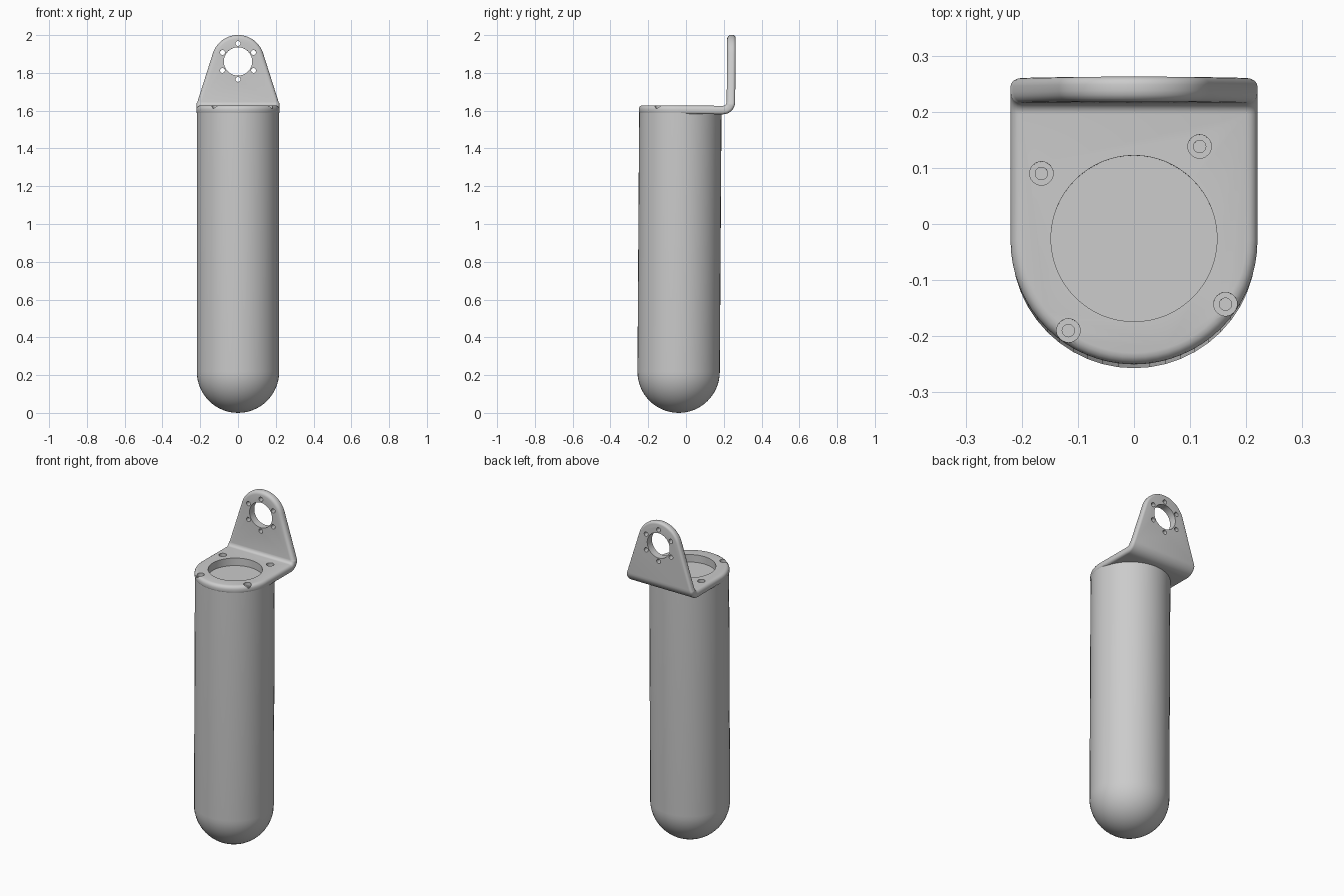
import bpy, bmesh
from math import sin, cos, pi, radians, atan2, acos, hypot
from mathutils import Matrix, Vector

if "Cube" in bpy.data.objects:
    bpy.data.objects.remove(bpy.data.objects["Cube"])

grey = bpy.data.materials.new("plain_grey")
grey.use_nodes = True
colour = (0.6, 0.6, 0.6, 1)
grey.diffuse_color = colour
grey.node_tree.nodes["Principled BSDF"].inputs["Base Color"].default_value = colour

HALF = 0.22                      # half width of the bracket
THICK, R_OUT = 0.045, 0.065      # sheet thickness and outer bend radius
BEND = R_OUT * pi / 2            # length of the bend along the sheet
Y_BEND, Z_BEND = 0.195, 1.647    # bend axis
Y_MID = -0.03                    # axis of the tube
EYE_R, EYE_Z = 0.14, 1.862       # rounded top of the upright
TILT = 0.0065


def make_object(name, bm):
    mesh = bpy.data.meshes.new(name)
    bmesh.ops.recalc_face_normals(bm, faces=bm.faces)
    bm.to_mesh(mesh)
    bm.free()
    obj = bpy.data.objects.new(name, mesh)
    bpy.context.collection.objects.link(obj)
    return obj


def finish(obj):
    """Lean the part slightly, smooth it and colour it."""
    for v in obj.data.vertices:
        x, y, z = v.co
        v.co = (x, y + TILT * (z - 1.6), z - TILT * y)
    obj.data.materials.clear()
    obj.data.materials.append(grey)
    obj.data.shade_smooth()
    obj.data.set_sharp_from_angle(angle=radians(32))


def cut(obj, cylinders):
    """Cut cylinders given as (centre, radius, length, axis) from a part."""
    bm = bmesh.new()
    for centre, radius, length, axis in cylinders:
        turn = Matrix.Rotation(pi / 2, 4, 'X') if axis == 'Y' else Matrix()
        bmesh.ops.create_cone(bm, cap_ends=True, segments=64 if radius > 0.05 else 24,
                              radius1=radius, radius2=radius, depth=length,
                              matrix=Matrix.Translation(centre) @ turn)
    cutter = make_object("hole_cutter", bm)
    cutter.hide_render = True
    mod = obj.modifiers.new("holes", 'BOOLEAN')
    mod.operation, mod.solver, mod.object = 'DIFFERENCE', 'EXACT', cutter
    graph = bpy.context.evaluated_depsgraph_get()
    mesh = bpy.data.meshes.new_from_object(obj.evaluated_get(graph))
    obj.modifiers.clear()
    obj.data = mesh
    bpy.data.objects.remove(cutter)


# Tube: lathed profile with a domed bottom and a shallow recess on top
R = 0.218
profile = [(R * sin(a), R - R * cos(a)) for a in (i * pi / 32 for i in range(17))]
profile += [(R, 1.598), (0.155, 1.598), (0.155, 1.582), (0, 1.582)]
bm = bmesh.new()
verts = [bm.verts.new((r, Y_MID, z)) for r, z in profile]
edges = [bm.edges.new(pair) for pair in zip(verts, verts[1:])]
bmesh.ops.spin(bm, geom=verts + edges, cent=(0, Y_MID, 0), axis=(0, 0, 1),
               angle=2 * pi, steps=48)
bmesh.ops.remove_doubles(bm, verts=bm.verts, dist=1e-5)
tube = make_object("tube_body", bm)


# Bracket: flat sheet with rounded edges, later folded up at the back
def outline(d):
    """Sheet outline shrunk by d: round front, straight sides, tapered eye."""
    front, eye = Y_MID - Y_BEND, EYE_Z - Z_BEND + BEND
    corner = BEND - 0.015
    taper = atan2(corner - eye, HALF) + acos(EYE_R / hypot(HALF, corner - eye))
    w, r = HALF - d, EYE_R - d
    side = eye + (r - w * cos(taper)) / sin(taper)
    pts = [(w * cos(a), front + w * sin(a))
           for a in (pi + i * pi / 32 for i in range(33))]
    pts.append((w, side))
    pts += [(r * cos(a), eye + r * sin(a))
            for a in (taper + i * (pi - 2 * taper) / 28 for i in range(29))]
    return pts + [(-w, side)]


def fold(p):
    x, s, h = p
    if s <= 0:
        return Vector((x, Y_BEND + s, Z_BEND - R_OUT + h))
    if s >= BEND:
        return Vector((x, Y_BEND + R_OUT - h, Z_BEND + s - BEND))
    a = s / R_OUT
    return Vector((x, Y_BEND + (R_OUT - h) * sin(a), Z_BEND - (R_OUT - h) * cos(a)))


quarter = [i * pi / 8 for i in range(5)]
low, high = 0.014, 0.02
layers = [(low * (1 - sin(a)), low * (1 - cos(a))) for a in quarter]
layers += [(high * (1 - cos(a)), THICK - high * (1 - sin(a))) for a in quarter]
bm = bmesh.new()
rings = [[bm.verts.new((x, s, h)) for x, s in outline(d)] for d, h in layers]
for a, b in zip(rings, rings[1:]):
    for i in range(len(a)):
        j = (i + 1) % len(a)
        bm.faces.new((a[i], a[j], b[j], b[i]))
bm.faces.new(rings[0][::-1])
bm.faces.new(rings[-1])
steps = 8
for i in range(steps + 1):
    bmesh.ops.bisect_plane(bm, geom=bm.verts[:] + bm.edges[:] + bm.faces[:], dist=1e-5,
                           plane_co=(0, BEND * i / steps, 0), plane_no=(0, 1, 0))
for v in bm.verts:
    v.co = fold(v.co)
bracket = make_object("mounting_bracket", bm)

# Large openings, ring of small eye holes, and stepped screw holes
screws = [(0.117, 0.138), (-0.165, 0.09), (0.163, -0.143), (-0.117, -0.19)]
y_plate = Y_BEND + R_OUT - THICK / 2
holes = [((0, -0.026, 1.6), 0.148, 0.2, 'Z'), ((0, y_plate, EYE_Z), 0.075, 0.2, 'Y')]
holes += [((0.095 * sin(a), y_plate, EYE_Z + 0.095 * cos(a)), 0.013, 0.2, 'Y')
          for a in (i * pi / 3 for i in range(6))]
holes += [((x, y, 1.65), 0.021, 0.09, 'Z') for x, y in screws]
cut(bracket, holes)
cut(bracket, [((x, y, 1.6), 0.011, 0.1, 'Z') for x, y in screws])

for part in (tube, bracket):
    finish(part)
